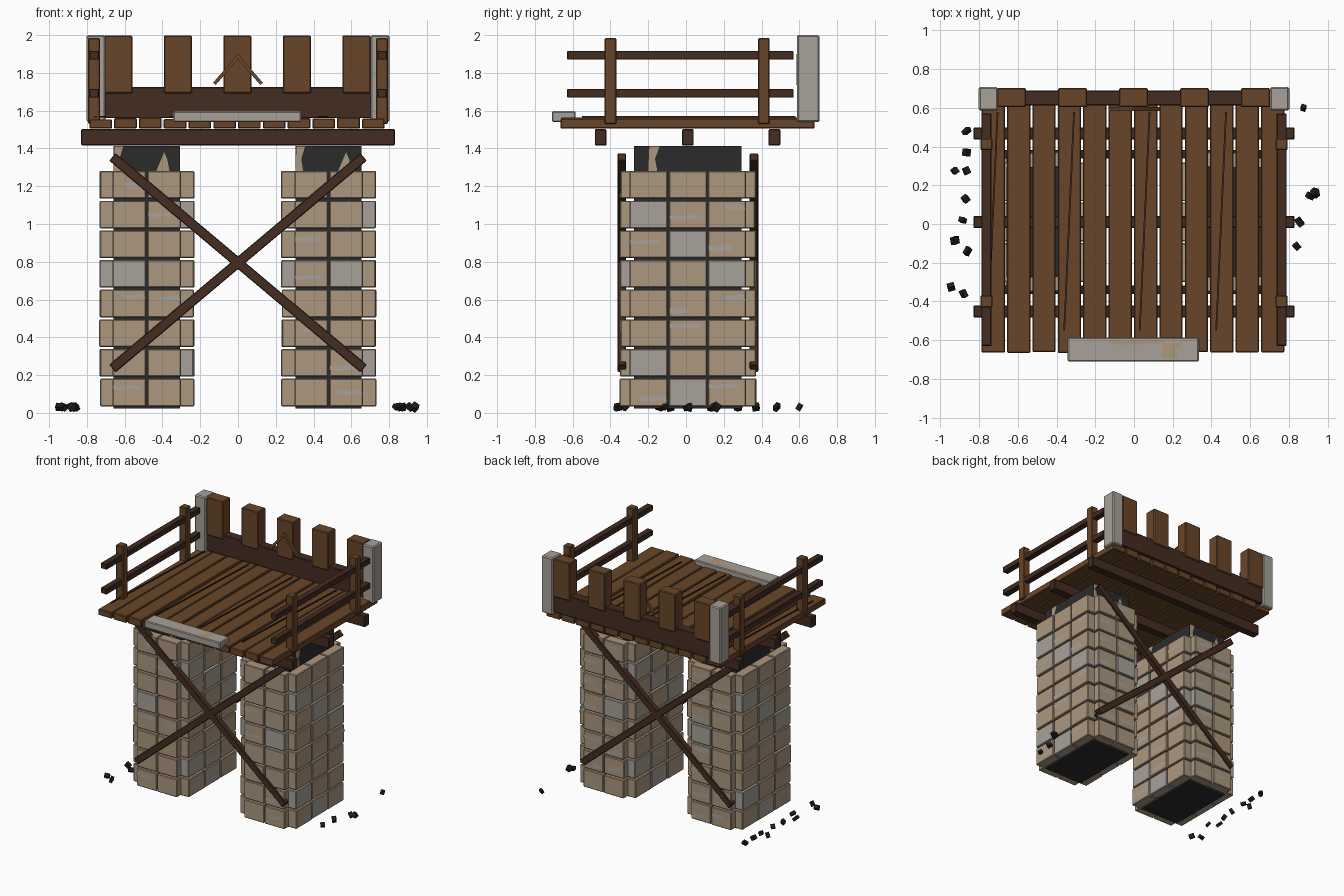
import bpy, bmesh, math, random
from mathutils import Vector, Matrix

random.seed(7)
cube = bpy.data.objects.get("Cube")
if cube:
    bpy.data.objects.remove(cube, do_unlink=True)


def material(name, *rgb):
    m = bpy.data.materials.new(name)
    m.use_nodes = True
    m.diffuse_color = (*rgb, 1)
    m.node_tree.nodes["Principled BSDF"].inputs["Base Color"].default_value = (*rgb, 1)
    return m


TAN = material("tan stone", 0.41, 0.31, 0.21)
GREY = material("grey stone", 0.39, 0.36, 0.32)
WOOD = material("plank brown", 0.14, 0.06, 0.022)
DARK = material("dark timber", 0.056, 0.025, 0.015)
COAL = material("charcoal mortar", 0.024, 0.024, 0.024)
RUBBLE = material("black rubble", 0.013, 0.013, 0.014)
UP = Vector((0, 0, 1))


def add_box(bm, centre, size, rot=Matrix(), mat=0):
    m = Matrix.Translation(centre) @ rot @ Matrix.Diagonal((*size, 1))
    for v in bmesh.ops.create_cube(bm, size=1, matrix=m)["verts"]:
        for f in v.link_faces:
            f.material_index = mat


def span(bm, x, y, z, mat=0):
    """Box given by its (low, high) limits on each axis."""
    lims = (x, y, z)
    add_box(bm, [(a + b) / 2 for a, b in lims], [b - a for a, b in lims], mat=mat)


def add_stick(bm, a, b, width, depth):
    """Straight timber between two points in a plane facing the front."""
    a, b = Vector(a), Vector(b)
    d = b - a
    rot = Matrix.Rotation(-math.atan2(d.z, d.x), 4, 'Y')
    add_box(bm, (a + b) / 2, (d.length, depth, width), rot)


STREAK = [(-.5, -.3), (-.2, -.5), (.25, -.25), (.5, -.4),
          (.45, .3), (.1, .5), (-.25, .2), (-.5, .4)]
WEDGE = [(-.5, -.5), (.5, -.5), (.35, .1), (.1, .5), (-.2, 0)]
SLIVER = [(-.5, -.5), (.3, -.5), (.1, 0), (.5, .5), (-.4, .5)]


def add_patch(bm, shape, centre, normal, w, h, mat=0, up=UP):
    """Flat stain lying just proud of a face."""
    n = Vector(normal)
    u = up.cross(n)
    c = Vector(centre) + n * 0.002
    f = bm.faces.new([bm.verts.new(c + u * (p * w) + up * (q * h)) for p, q in shape])
    f.material_index = mat


def finish(name, bm, mats, bevel=0.0):
    me = bpy.data.meshes.new(name)
    bm.to_mesh(me)
    bm.free()
    for m in mats:
        me.materials.append(m)
    ob = bpy.data.objects.new(name, me)
    bpy.context.collection.objects.link(ob)
    if bevel:
        b = ob.modifiers.new("worn edges", 'BEVEL')
        b.width, b.segments = bevel, 1
    return ob


# Stone pillars: mortar core, eight courses of bricks, stains
HX, HY, CY = 0.25, 0.36, 0.01
stains = bmesh.new()
for side, cx in (("right", -0.483), ("left", 0.48)):
    core = bmesh.new()
    span(core, (cx - .175, cx + .175), (CY - .285, CY + .285), (.022, 1.412))
    finish(side + "_pillar_core", core, [COAL])

    bricks = bmesh.new()
    for row in range(1, 9):
        z = 0.108 + (row - 1) * 0.157
        for n, cols, pitch, reach in (((0, -1, 0), 2, .185, HY), ((0, 1, 0), 2, .185, HY),
                                      ((1, 0, 0), 3, .208, HX), ((-1, 0, 0), 3, .208, HX)):
            n = Vector(n)
            u = UP.cross(n)
            for col in range(cols):
                if cols == 3:
                    grey = (row + col) % 5 == 2
                else:
                    grey = row == 5 and col == (cx > 0)
                out = reach + random.uniform(-.004, .003)
                mid = Vector((cx, CY, z)) + u * ((col - (cols - 1) / 2) * pitch)
                centre = mid + n * (out - .04)
                size = [abs(u[i]) * (pitch - .007) + abs(n[i]) * .08 for i in range(2)]
                add_box(bricks, centre, (*size, .146), mat=int(grey))
                if not grey and random.random() < .5:
                    w = pitch * random.uniform(.5, .9)
                    shift = u * random.choice((-1, 1)) * (pitch * .94 - w) / 2
                    lift = UP * random.uniform(-.04, .04)
                    add_patch(stains, STREAK, mid + n * out + shift + lift, n,
                              w, random.uniform(.025, .05))
    finish(side + "_pillar_bricks", bricks, [TAN, GREY], .005)

    # Tan flakes on the exposed core top
    for s in (-1, 1):
        y = CY + s * .285
        add_patch(stains, SLIVER, (cx + s * .15, y, 1.345), (0, s, 0), .05, .13, 1)
        add_patch(stains, WEDGE, (cx - s * .085, y, 1.33), (0, s, 0), .07, .1, 1)
        add_patch(stains, SLIVER, (cx + s * .175, -.17, 1.345), (s, 0, 0), .06, .13, 1)

# Crossed braces on the front and back of the pillars
for name, y in (("front", -.34), ("back", .36)):
    for s in (-1, 1):
        bm = bmesh.new()
        add_stick(bm, (-.665 * s, y, 1.355), (.665 * s, y, .235), .052, .045)
        finish(name + "_brace", bm, [DARK], .004)

# Cross beams under the deck
bm = bmesh.new()
for y in (-.452, .01, .468):
    span(bm, (-.83, .83), (y - .031, y + .031), (1.415, 1.502))
finish("deck_beams", bm, [DARK], .005)

# Deck planks
bm = bmesh.new()
for i in range(12):
    x = -.727 + i * .1312
    top = 1.562 + random.uniform(-.008, .008)
    span(bm, (x - .06, x + .06), (-.66 - random.uniform(0, .006), .68), (1.505, top))
finish("deck_planks", bm, [WOOD], .005)

# Slanting cracks across the planks
bm = bmesh.new()
for x in (-.73, -.335, .055, .45):
    add_box(bm, (x, .015, 1.569), (.009, 1.13, .008), Matrix.Rotation(-.045, 4, 'Z'))
finish("deck_cracks", bm, [DARK])

# Front stone sill with tan stains
bm = bmesh.new()
span(bm, (-.343, .335), (-.71, -.585), (1.54, 1.597))
finish("stone_sill", bm, [GREY], .006)
add_patch(stains, STREAK, (.02, -.61, 1.597), UP, .3, .03, 1, Vector((0, 1, 0)))
add_patch(stains, SLIVER, (.2, -.655, 1.597), UP, .12, .08, 1, Vector((0, 1, 0)))
finish("stone_stains", stains, [GREY, TAN])

# Back parapet: rail, merlons and corner stones
bm = bmesh.new()
span(bm, (-.71, .71), (.612, .69), (1.56, 1.725))
finish("parapet_rail", bm, [DARK], .005)
bm = bmesh.new()
for i in range(5):
    x = -.633 + i * .315
    span(bm, (x - .075, x + .075), (.603, .702), (1.692, 1.998))
finish("parapet_merlons", bm, [WOOD], .006)
bm = bmesh.new()
for s in (-.752, .752):
    span(bm, (s - .05, s + .05), (.587, .707), (1.54, 2.0))
finish("corner_stones", bm, [GREY], .008)

# Small pointed ornament on the middle merlon
bm = bmesh.new()
for s in (-1, 1):
    add_stick(bm, (-.008 * s, .594, 1.895), (.125 * s, .594, 1.742), .018, .02)
finish("pointed_ornament", bm, [WOOD])

# Side railings
for side, s in (("left", 1), ("right", -1)):
    posts, rails = bmesh.new(), bmesh.new()
    for y in (-.4, .412):
        add_box(posts, (s * .762, y, 1.757), (.064, .062, .455))
    for z in (1.692, 1.893):
        add_box(rails, (s * .762, -.03, z), (.052, 1.2, .046))
    finish(side + "_railing_posts", posts, [WOOD], .006)
    finish(side + "_railing_rails", rails, [DARK], .004)

# Loose rubble on the ground
SPOTS = [(-.865, .48), (-.865, .37), (-.925, .275), (-.865, .275), (-.87, .13), (-.885, .02),
         (-.925, -.085), (-.86, -.14), (-.945, -.325), (-.88, -.36), (.875, .6), (.935, .16),
         (.91, .145), (.855, .01), (.84, -.115)]
bm = bmesh.new()
for i, (x, y) in enumerate(SPOTS):
    rot = Matrix.Rotation(random.uniform(0, 3), 4, Vector((random.random(), random.random(), 1)))
    size = [random.uniform(.022, .042) for _ in range(3)]
    add_box(bm, (x, y, .038), size, rot)
drop = min(v.co.z for v in bm.verts)
bmesh.ops.translate(bm, verts=bm.verts, vec=(0, 0, -drop))
finish("rubble", bm, [RUBBLE])
